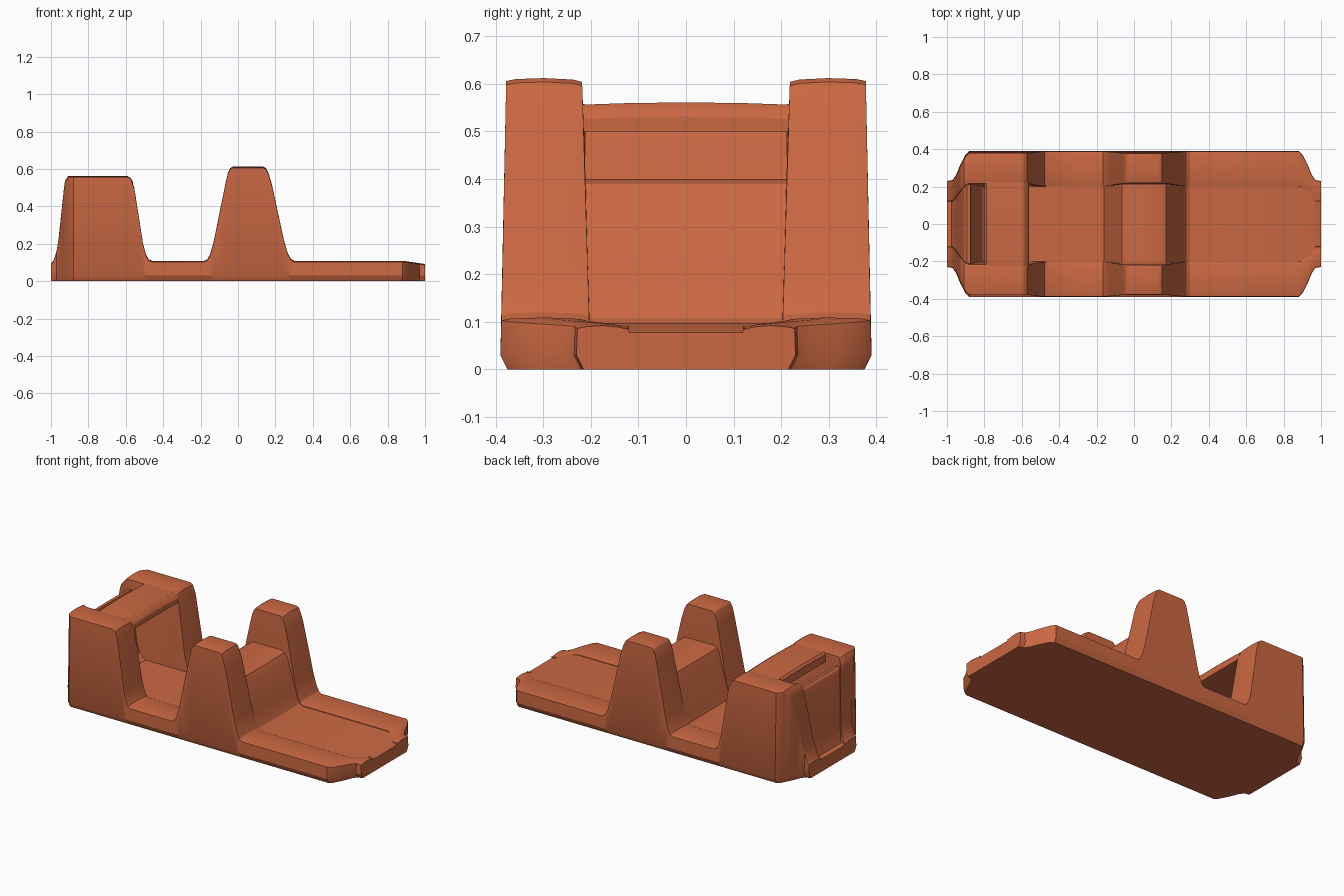
import bpy, bmesh, math

cube = bpy.data.objects.get("Cube")
if cube:
    bpy.data.objects.remove(cube, do_unlink=True)

mat = bpy.data.materials.new("terracotta_plastic")
mat.use_nodes = True
COLOUR = (0.6, 0.14, 0.055, 1)
mat.diffuse_color = COLOUR
mat.node_tree.nodes["Principled BSDF"].inputs["Base Color"].default_value = COLOUR


def interp(table, x):
    """Piecewise linear lookup."""
    if x <= table[0][0]:
        return table[0][1]
    for (a, u), (b, v) in zip(table, table[1:]):
        if x <= b:
            return u + (v - u) * (x - a) / (b - a)
    return table[-1][1]


def loft(name, stations, section, mirror=False):
    """Skin closed y-z sections placed along x."""
    bm = bmesh.new()
    rings = [[bm.verts.new((x, y, z)) for y, z in section(x)] for x in stations]
    for a, b in zip(rings, rings[1:]):
        for i in range(len(a)):
            j = (i + 1) % len(a)
            bm.faces.new((a[i], a[j], b[j], b[i]))
    bm.faces.new(rings[0])
    bm.faces.new(rings[-1])
    bmesh.ops.recalc_face_normals(bm, faces=bm.faces)
    mesh = bpy.data.meshes.new(name)
    bm.to_mesh(mesh)
    bm.free()
    obj = bpy.data.objects.new(name, mesh)
    bpy.context.collection.objects.link(obj)
    mesh.materials.append(mat)
    if mirror:
        mod = obj.modifiers.new("mirror", 'MIRROR')
        mod.use_axis = (False, True, False)
        mod.use_mirror_merge = False
    bpy.ops.object.select_all(action='DESELECT')
    bpy.context.view_layer.objects.active = obj
    obj.select_set(True)
    bpy.ops.object.shade_smooth_by_angle(angle=math.radians(28))
    return obj


# Plan outline: outer and inner half-widths by distance from the centre
outer = [(0.88, 0.39), (0.9, 0.372), (0.93, 0.315), (0.95, 0.265),
         (0.97, 0.235), (1, 0.23)]
inner = [(0.88, 0.2), (0.9, 0.192), (0.95, 0.14), (0.97, 0.12), (1, 0.12)]

# Side rail heights: rear tower, gap, front tower, flat tongue
rail = [(-1, 0.09), (-0.985, 0.11), (-0.97, 0.16), (-0.96, 0.22),
        (-0.93, 0.5), (-0.925, 0.535), (-0.908, 0.56), (-0.59, 0.56),
        (-0.572, 0.548), (-0.555, 0.5), (-0.508, 0.2), (-0.492, 0.14),
        (-0.478, 0.115), (-0.46, 0.107), (-0.18, 0.107), (-0.165, 0.114),
        (-0.15, 0.14), (-0.132, 0.2), (-0.065, 0.53), (-0.053, 0.58),
        (-0.042, 0.602), (-0.03, 0.61), (0.135, 0.61), (0.15, 0.602),
        (0.163, 0.575), (0.18, 0.52), (0.245, 0.22), (0.265, 0.15),
        (0.282, 0.118), (0.3, 0.107), (0.88, 0.107), (1, 0.09)]


def rail_section(x):
    h = interp(rail, x)
    w = interp(outer, abs(x))
    i = interp(inner, abs(x))
    top_in, top_out = i + 0.03 * h, w - 0.02 * h
    mid = (top_in + top_out) / 2
    return [(i, 0), (i, 0.09), (top_in, h - 0.006), (top_in + 0.02, h - 0.001),
            (mid, h + 0.002), (top_out - 0.02, h), (top_out, h - 0.004),
            (w, 0.03), (w - 0.015, 0)]


rail_x = sorted({x for x, _ in rail} | {s * x for x, _ in outer + inner for s in (-1, 1)})
loft("side_rails", rail_x, rail_section, mirror=True)

# Centre channel: sloped back wall, cavity floor, saddle, tongue
centre = [(-1, 0.078), (-0.975, 0.085), (-0.962, 0.12), (-0.95, 0.18),
          (-0.915, 0.46), (-0.905, 0.49), (-0.893, 0.5), (-0.875, 0.5),
          (-0.868, 0.47), (-0.835, 0.2), (-0.81, 0.13), (-0.77, 0.097),
          (-0.18, 0.097), (-0.16, 0.11), (-0.14, 0.16), (-0.08, 0.36),
          (-0.065, 0.39), (-0.045, 0.4), (0.145, 0.4), (0.17, 0.39),
          (0.19, 0.36), (0.243, 0.2), (0.262, 0.14), (0.28, 0.108),
          (0.3, 0.097), (0.94, 0.097), (1, 0.078)]


def centre_section(x):
    h = interp(centre, x)
    return [(-0.212, 0), (-0.212, h), (0.212, h), (0.212, 0)]


loft("centre_channel", [x for x, _ in centre], centre_section)

# Bridge joining the rear towers, with rounded long edges and crowned top
bridge = [(-0.8, 0.012), (-0.788, 0), (-0.59, 0), (-0.572, 0.012), (-0.562, 0.03)]


def bridge_section(x):
    drop = interp(bridge, x)
    ys = [-0.225, -0.12, 0, 0.12, 0.225]
    top = [(y, 0.561 - drop - 0.1 * y * y) for y in ys]
    return [(0.225, 0.5), (-0.225, 0.5)] + top


loft("rear_bridge", [x for x, _ in bridge], bridge_section)
